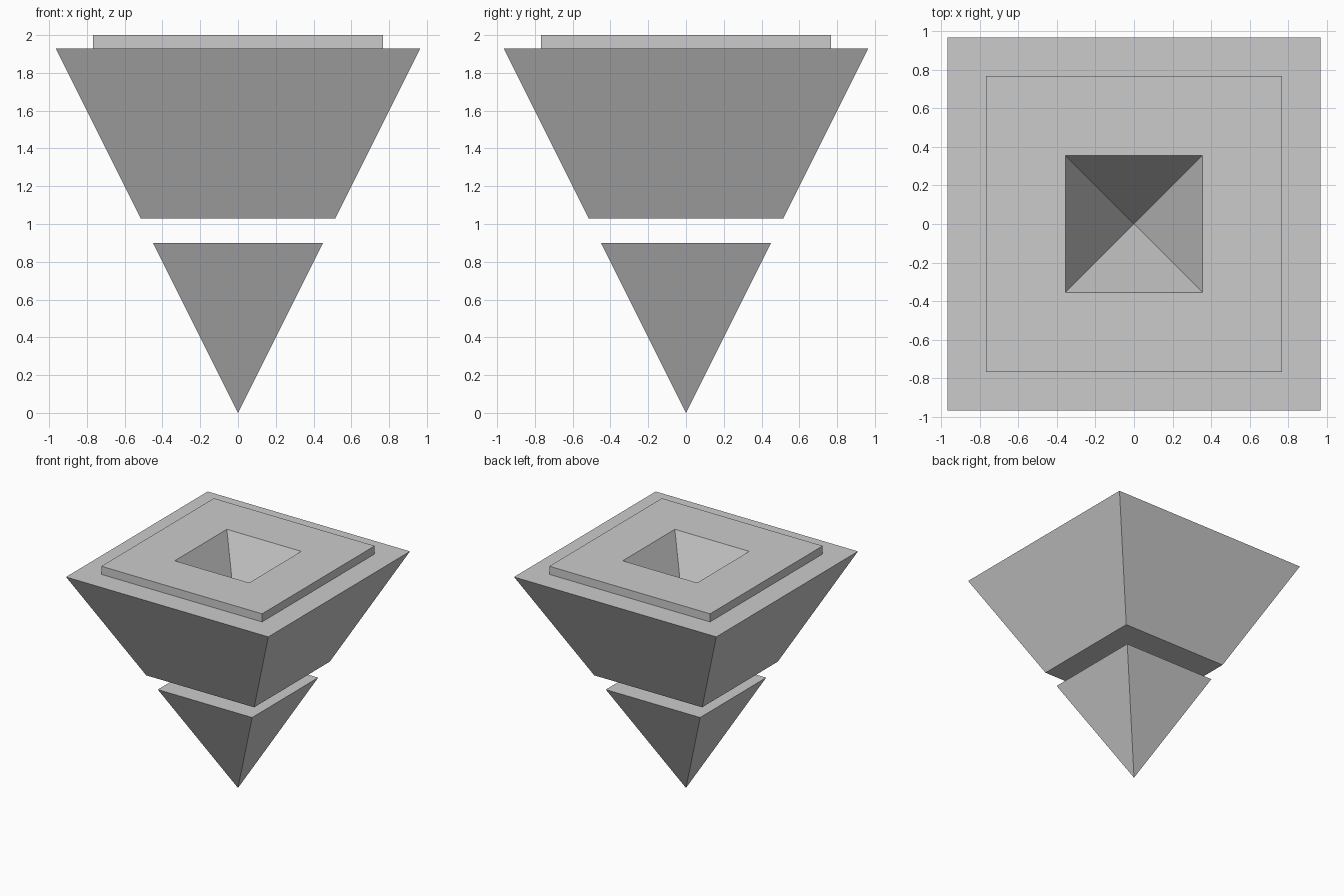
import bpy, bmesh

if "Cube" in bpy.data.objects:
    bpy.data.objects.remove(bpy.data.objects["Cube"])


def square_loft(name, sections):
    """Skin a stack of (half_width, z) squares; half_width 0 makes a point."""
    bm = bmesh.new()
    rings = []
    for h, z in sections:
        corners = [(-h, -h), (h, -h), (h, h), (-h, h)] if h else [(0, 0)]
        rings.append([bm.verts.new((x, y, z)) for x, y in corners])
    for a, b in zip(rings, rings[1:]):
        for i in range(4):
            j = (i + 1) % 4
            quad = [a[i % len(a)], a[j % len(a)], b[j % len(b)], b[i % len(b)]]
            bm.faces.new(list(dict.fromkeys(quad)))
    # Close open ends
    for ring in (rings[0], rings[-1]):
        if len(ring) == 4:
            bm.faces.new(ring)
    bmesh.ops.recalc_face_normals(bm, faces=bm.faces)
    mesh = bpy.data.meshes.new(name)
    bm.to_mesh(mesh)
    bm.free()
    obj = bpy.data.objects.new(name, mesh)
    bpy.context.collection.objects.link(obj)
    return obj


# Lower inverted pyramid standing on its tip
square_loft("lower_tip", [(0, 0), (0.45, 0.90)])

# Upper flared block with raised top plate and pyramid-shaped pit
square_loft("upper_block", [
    (0.515, 1.03), (0.965, 1.93),   # flared sides
    (0.767, 1.93), (0.767, 2.0),    # ledge and raised plate
    (0.355, 2.0), (0, 1.29),        # pit
])
